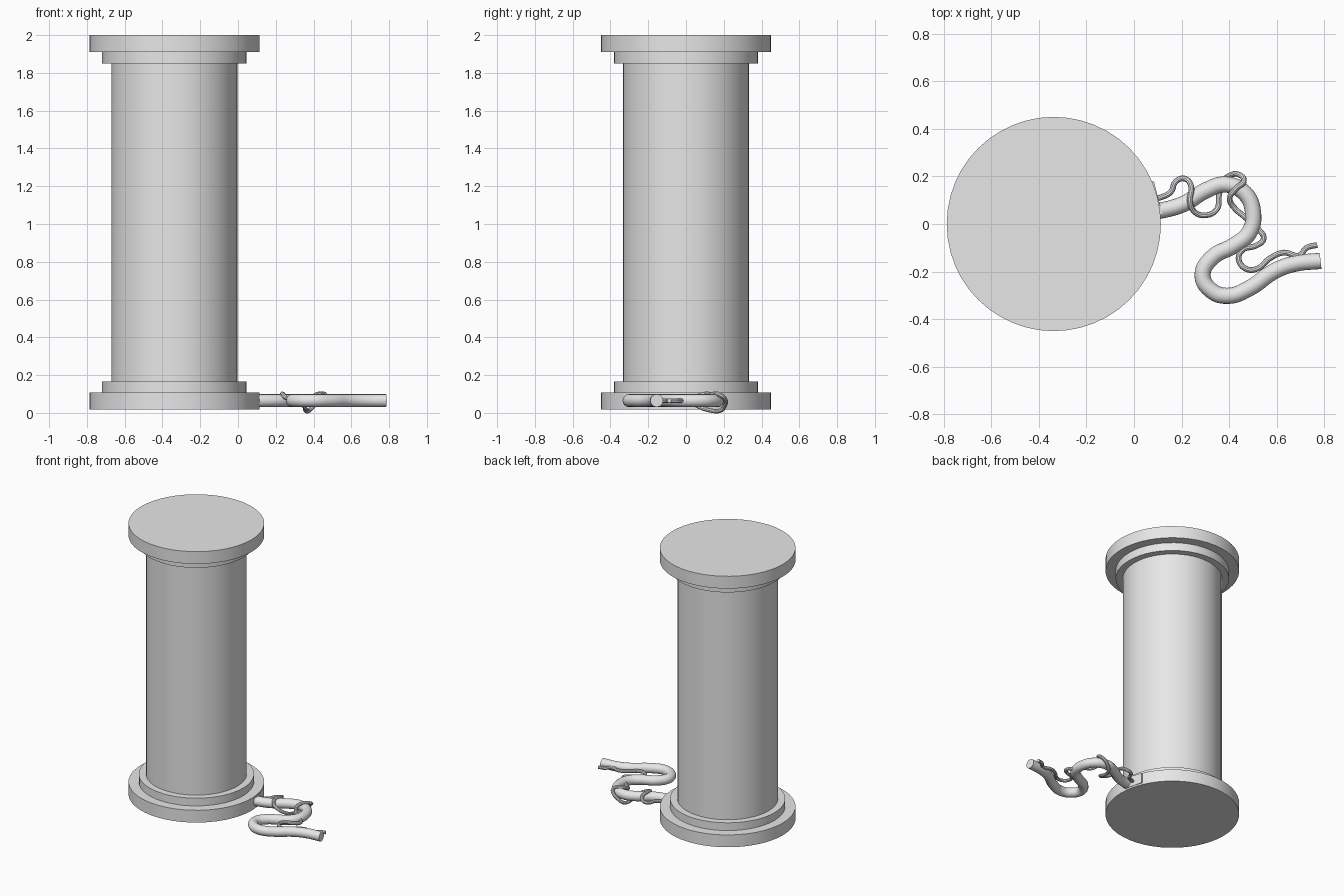
import bpy, math

if "Cube" in bpy.data.objects:
    bpy.data.objects.remove(bpy.data.objects["Cube"])

CX = -0.337      # column axis
CORD_Z = 0.065   # height of the cord centre line

grey = bpy.data.materials.new("plain_grey")
grey.diffuse_color = (0.8, 0.8, 0.8, 1)
grey.use_nodes = True
grey.node_tree.nodes["Principled BSDF"].inputs["Base Color"].default_value = grey.diffuse_color


def finish(ob, name):
    """Name, colour and smooth a part while keeping its sharp rims."""
    ob.name = name
    ob.data.materials.clear()
    ob.data.materials.append(grey)
    bpy.ops.object.select_all(action='DESELECT')
    ob.select_set(True)
    bpy.context.view_layer.objects.active = ob
    bpy.ops.object.shade_smooth_by_angle(angle=math.radians(35))


def disc(name, radius, z0, z1):
    bpy.ops.mesh.primitive_cylinder_add(vertices=48, radius=radius, depth=z1 - z0,
                                        location=(CX, 0, (z0 + z1) / 2))
    finish(bpy.context.object, name)


def tube(name, points, radius, sides, steps):
    """Round tube following a smooth path, closed at both ends."""
    cu = bpy.data.curves.new(name, 'CURVE')
    cu.dimensions = '3D'
    cu.bevel_depth = radius
    cu.bevel_resolution = sides // 2 - 2
    cu.resolution_u = steps
    cu.use_fill_caps = True
    sp = cu.splines.new('BEZIER')
    sp.bezier_points.add(len(points) - 1)
    for bp, p in zip(sp.bezier_points, points):
        bp.co = p
        bp.handle_left_type = bp.handle_right_type = 'AUTO'
    ob = bpy.data.objects.new(name, cu)
    bpy.context.collection.objects.link(ob)
    bpy.ops.object.select_all(action='DESELECT')
    ob.select_set(True)
    bpy.context.view_layer.objects.active = ob
    bpy.ops.object.convert(target='MESH')
    finish(bpy.context.object, name)


# Column: stepped base, shaft and stepped cap
disc("base_plate", 0.45, 0.018, 0.108)
disc("base_step", 0.382, 0.108, 0.165)
disc("shaft", 0.334, 0.165, 1.85)
disc("cap_step", 0.382, 1.85, 1.91)
disc("cap_plate", 0.45, 1.91, 2.0)

# Small mounting plate on the rim where the cord leaves the base
a = 0.25
bpy.ops.mesh.primitive_cube_add(size=1, location=(CX + 0.441 * math.cos(a),
                                                  0.441 * math.sin(a), CORD_Z),
                                rotation=(0, 0, a))
bpy.context.object.scale = (0.022, 0.14, 0.07)
finish(bpy.context.object, "cord_mount")

# Thick cord lying in an S bend
cord = [(0.06, 0.05), (0.12, 0.058), (0.21, 0.085), (0.30, 0.14), (0.385, 0.166),
        (0.465, 0.13), (0.50, 0.05), (0.485, -0.035), (0.42, -0.09), (0.33, -0.14),
        (0.288, -0.215), (0.325, -0.28), (0.393, -0.302), (0.485, -0.27),
        (0.59, -0.198), (0.675, -0.167), (0.784, -0.155)]
tube("cord", [(x, y, CORD_Z) for x, y in cord], 0.034, 16, 6)

# Thin wire winding around the cord
wire = [(0.07, 0.10, 0.065), (0.107, 0.11, 0.065), (0.155, 0.135, 0.065),
        (0.175, 0.178, 0.065), (0.212, 0.191, 0.07), (0.24, 0.16, 0.09),
        (0.235, 0.095, 0.10), (0.255, 0.05, 0.08), (0.305, 0.037, 0.06),
        (0.35, 0.065, 0.035), (0.357, 0.12, 0.015), (0.375, 0.18, 0.012),
        (0.40, 0.203, 0.035), (0.44, 0.208, 0.07), (0.462, 0.18, 0.095),
        (0.43, 0.15, 0.101), (0.402, 0.108, 0.085), (0.42, 0.07, 0.065),
        (0.465, 0.03, 0.065), (0.52, -0.02, 0.065), (0.545, -0.062, 0.065),
        (0.515, -0.09, 0.065), (0.455, -0.11, 0.065), (0.44, -0.15, 0.065),
        (0.475, -0.19, 0.065), (0.52, -0.187, 0.065), (0.57, -0.145, 0.065),
        (0.63, -0.12, 0.065), (0.695, -0.132, 0.065), (0.725, -0.10, 0.065),
        (0.77, -0.088, 0.065)]
tube("wire", wire, 0.012, 10, 5)
